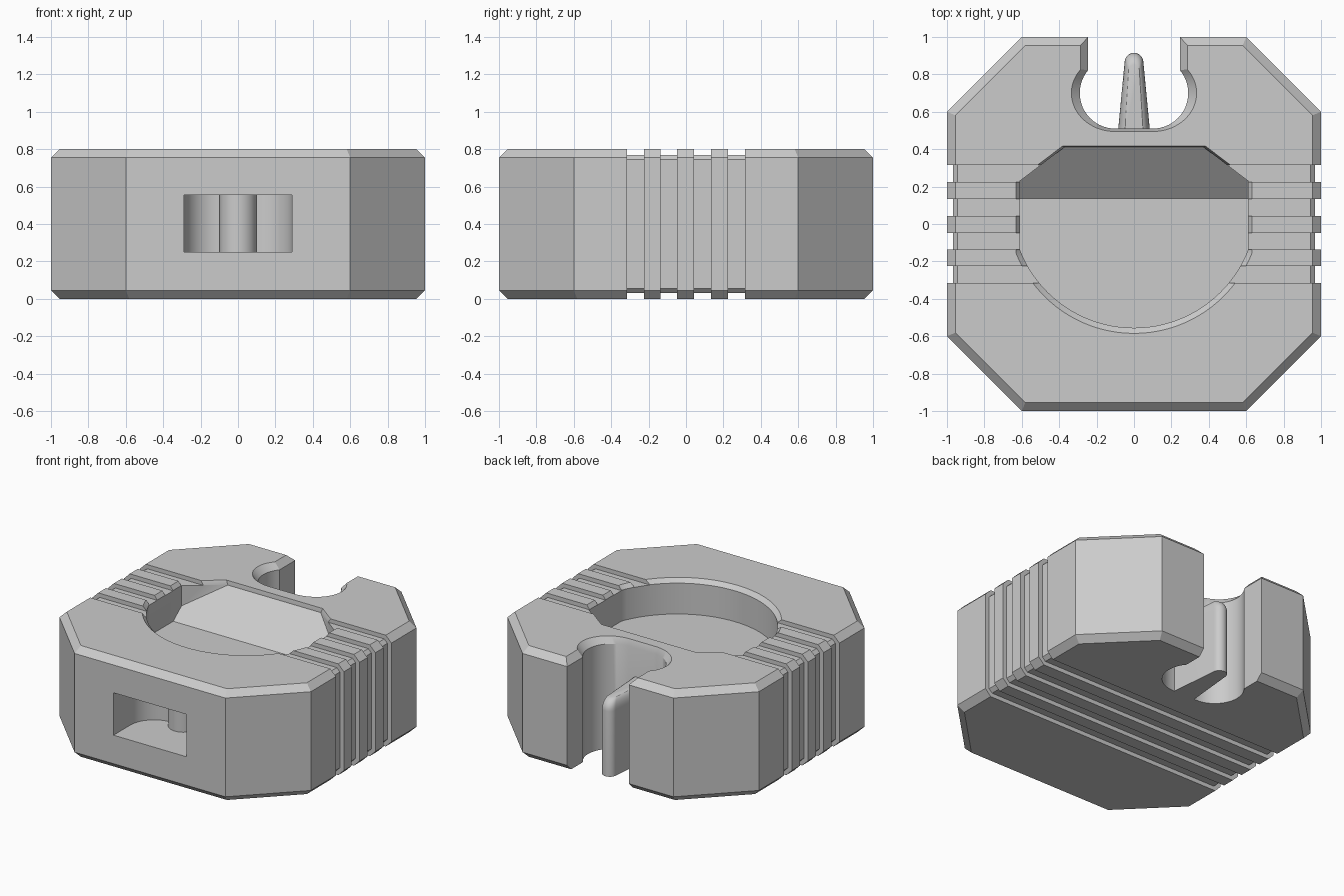
import bpy, bmesh, math
from mathutils import Vector

if "Cube" in bpy.data.objects:
    bpy.data.objects.remove(bpy.data.objects["Cube"])

grey = bpy.data.materials.new("light grey")
grey.use_nodes = True
colour = (0.6, 0.6, 0.6, 1)
grey.diffuse_color = colour
grey.node_tree.nodes["Principled BSDF"].inputs["Base Color"].default_value = colour


def make(name, bm):
    bmesh.ops.recalc_face_normals(bm, faces=bm.faces)
    mesh = bpy.data.meshes.new(name)
    bm.to_mesh(mesh)
    bm.free()
    mesh.materials.append(grey)
    obj = bpy.data.objects.new(name, mesh)
    bpy.context.collection.objects.link(obj)
    return obj


def loft(layers):
    """Closed solid through matching outlines, each given with its height."""
    bm = bmesh.new()
    rings = [[bm.verts.new((x, y, z)) for x, y in pts] for pts, z in layers]
    n = len(rings[0])
    for low, high in zip(rings, rings[1:]):
        for i in range(n):
            j = (i + 1) % n
            bm.faces.new((low[i], low[j], high[j], high[i]))
    bm.faces.new(rings[0][::-1])
    bm.faces.new(rings[-1])
    return bm


def arc(cx, cy, rx, ry, start, end, steps):
    angles = [math.radians(start + (end - start) * i / steps) for i in range(steps + 1)]
    return [(cx + rx * math.cos(a), cy + ry * math.sin(a)) for a in angles]


def mirrored(half):
    return half + [(-x, y) for x, y in reversed(half)]


def cut(target, cutter):
    mod = target.modifiers.new("cut", "BOOLEAN")
    mod.operation = "DIFFERENCE"
    mod.solver = "EXACT"
    mod.object = cutter
    bpy.context.view_layer.objects.active = target
    bpy.ops.object.modifier_apply(modifier=mod.name)
    bpy.data.objects.remove(cutter)


# Octagonal body with chamfered rims
def octagon(inset):
    a, b = 1 - inset, 0.6 - inset * math.tan(math.pi / 8)
    return mirrored([(b, -a), (a, -b), (a, b), (b, a)])


body = make("body", loft([(octagon(0.045), 0), (octagon(0), 0.045),
                          (octagon(0), 0.755), (octagon(0.045), 0.8)]))


# Grip grooves wrapped around the middle of the body
def section(x, half_height, chamfer):
    return mirrored([(x - chamfer, -half_height), (x, chamfer - half_height),
                     (x, half_height - chamfer), (x - chamfer, half_height)])


def ring_cutter(y0, y1):
    bm = bmesh.new()
    inner, outer = section(0.968, 0.37, 0.025), section(1.1, 0.5, 0.025)
    loops = [[bm.verts.new((x, y, z + 0.4)) for x, z in pts]
             for pts, y in ((inner, y0), (outer, y0), (outer, y1), (inner, y1))]
    for k in range(4):
        a, b = loops[k], loops[(k + 1) % 4]
        for i in range(8):
            j = (i + 1) % 8
            bm.faces.new((a[i], a[j], b[j], b[i]))
    return make("groove_cutter", bm)


for centre in (-0.27, -0.092, 0.088, 0.27):
    cut(body, ring_cutter(centre - 0.045, centre + 0.045))

# Round pocket in the top, with a ramp at the back and a flared rim
half_angle = math.degrees(math.acos(0.61 / 0.655))
pocket = [(0.37, 0.412), (-0.37, 0.412), (-0.61, 0.23)]
pocket += arc(0, 0.1, 0.655, 0.655, 180 + half_angle, 360 - half_angle, 40)
pocket += [(0.61, 0.23)]


def flared(scale):
    return [(x * scale, 0.3 + (y - 0.3) * scale) for x, y in pocket]


bm = loft([(pocket, 0.55), (pocket, 0.772), (flared(1.035), 0.8), (flared(1.07), 0.828)])
ramp_point = Vector((0, 0.135, 0.55))
ramp_normal = Vector((0, -0.225, 0.285)).normalized()
geom = bm.verts[:] + bm.edges[:] + bm.faces[:]
bmesh.ops.bisect_plane(bm, geom=geom, dist=1e-5, plane_co=ramp_point,
                       plane_no=ramp_normal, clear_inner=True)
bmesh.ops.holes_fill(bm, edges=[e for e in bm.edges if e.is_boundary], sides=0)
cut(body, make("pocket_cutter", bm))


# Keyhole notch through the back, flared at the top
def notch(e):
    neck, r = 0.245 + 0.9 * e, 0.19 + e
    end = math.degrees(math.acos((neck - 0.1) / r))
    return mirrored(arc(0.1, 0.7, r, 0.19 + 0.35 * e, -90, end, 20) + [(neck, 1.1)])


cut(body, make("notch_cutter", loft([(notch(0), -0.1), (notch(0), 0.755),
                                     (notch(0.045), 0.8), (notch(0.075), 0.83)])))

# Front socket: two rounded lobes with a half-round post between them
socket = arc(0.1, -0.81, 0.19, 0.19, 0, 90, 14)
socket += arc(0, -0.62, 0.1, 0.1, 0, -180, 16)[1:-1]
socket += arc(-0.1, -0.81, 0.19, 0.19, 90, 180, 14)
socket += [(-0.29, -1.1), (0.29, -1.1)]
cut(body, make("socket_cutter", loft([(socket, 0.25), (socket, 0.555)])))


# Tapered hook fin standing in the notch, with a rounded top and tip
def fin(width, tip):
    half = [(0.085 * width, 0.5)] + arc(0, tip - 0.05 * width, 0.05 * width, 0.05 * width, 5, 85, 8)
    return mirrored(half)


layers = [(fin(1, 0.915), 0)]
for i in range(7):
    a = math.radians(i * 13)
    layers.append((fin(0.45 + 0.55 * math.cos(a), 0.835 + 0.08 * math.cos(a)),
                   0.47 + 0.08 * math.sin(a)))
hook = make("hook_fin", loft(layers))

# Smooth the round walls, keep the edges crisp
for obj in (body, hook):
    bpy.ops.object.select_all(action="DESELECT")
    obj.select_set(True)
    bpy.context.view_layer.objects.active = obj
    bpy.ops.object.shade_smooth_by_angle(angle=math.radians(25))
